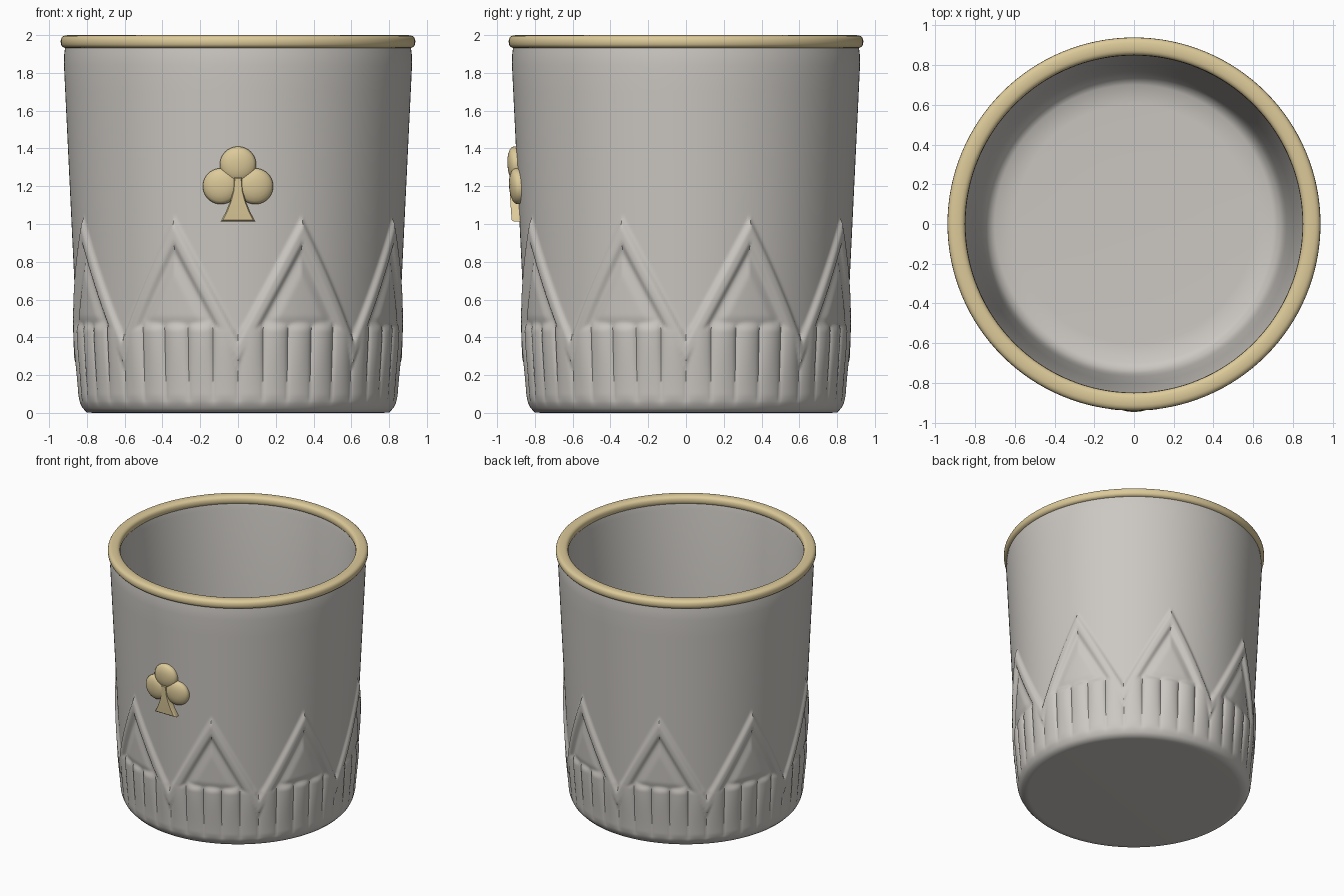
import bpy
import bmesh
from math import sin, cos, pi, tau, radians, copysign

cube = bpy.data.objects.get("Cube")
if cube:
    bpy.data.objects.remove(cube)


def material(name, rgb):
    mat = bpy.data.materials.new(name)
    mat.use_nodes = True
    mat.diffuse_color = (*rgb, 1)
    mat.node_tree.nodes["Principled BSDF"].inputs["Base Color"].default_value = (*rgb, 1)
    return mat


stone = material("warm grey", (0.60, 0.575, 0.54))
gold = material("pale gold", (0.72, 0.59, 0.32))


def finish(name, bm, mat, angle=50):
    bmesh.ops.recalc_face_normals(bm, faces=bm.faces)
    mesh = bpy.data.meshes.new(name)
    bm.to_mesh(mesh)
    bm.free()
    mesh.materials.append(mat)
    obj = bpy.data.objects.new(name, mesh)
    bpy.context.collection.objects.link(obj)
    bpy.ops.object.select_all(action='DESELECT')
    obj.select_set(True)
    bpy.context.view_layer.objects.active = obj
    bpy.ops.object.shade_smooth_by_angle(angle=radians(angle))
    return obj


def lathe(profile, steps, place, closed=False):
    """Revolve (radius, height) points; place maps angle, radius, height to a point."""
    bm = bmesh.new()
    rings = [[bm.verts.new(place(tau * i / steps, r, z)) for i in range(steps)]
             for r, z in profile]
    pairs = list(zip(rings, rings[1:]))
    if closed:
        pairs.append((rings[-1], rings[0]))
    for a, b in pairs:
        for i in range(steps):
            j = (i + 1) % steps
            bm.faces.new((a[i], a[j], b[j], b[i]))
    if not closed:
        bm.faces.new(rings[0])
        bm.faces.new(rings[-1])
    return bm


def wall(z):
    return 0.833 + 0.048 * z


def ease(lo, hi, x):
    t = min(1, max(0, (x - lo) / (hi - lo)))
    return t * t * (3 - 2 * t)


def relief(angle, z):
    """Zigzag ridge, raised inner triangles and rounded flutes below."""
    a = abs((angle / (pi / 4)) % 1 - 0.5) * 2      # 0 at a peak, 1 at a valley
    depth = 0.42 + 0.63 * (1 - a) - z              # distance below the zigzag
    ridge = ease(0, 0.07, depth) * (1 - ease(0.13, 0.20, depth))
    inner = ease(0.20, 0.34, depth) * ease(0.44, 0.52, z)
    top = 1 - ease(0.43, 0.50, z)
    flute = top * ease(-0.02, 0.06, depth) * ease(0.03, 0.10, z)
    lobes = abs(sin(20 * angle)) ** 0.6
    strength = 0.009 + 0.012 * ease(0.05, 0.40, z)
    return max(0.020 * ridge, 0.012 * inner, strength * lobes * flute)


def cup_point(angle, r, z):
    if r > wall(z) - 0.001 and 0.05 < z < 1.1:
        r += relief(angle, z)
    return r * cos(angle), r * sin(angle), z


# Cup body, from the underside up the outside and down the inside
rows = 88
profile = [(0.76, 0), (0.80, 0.002), (0.822, 0.025)]
profile += [(wall(z), z) for z in (0.05 + 1.06 * i / rows for i in range(rows + 1))]
profile += [(wall(z), z) for z in (1.3, 1.5, 1.7, 1.84)]
profile += [(0.920, 1.90), (0.912, 1.96), (0.86, 1.96), (0.848, 1.90),
            (0.80, 0.9), (0.768, 0.32), (0.755, 0.23), (0.735, 0.18), (0.70, 0.155),
            (0.60, 0.15), (0.3, 0.145)]
finish("cup_body", lathe(profile, 480, cup_point), stone)


# Rounded gold rim
def soft(v):
    return copysign(abs(v) ** 0.75, v)


ring = [(0.894 + 0.045 * soft(cos(t)), 1.965 + 0.035 * soft(sin(t)))
        for t in (tau * i / 20 for i in range(20))]
finish("gold_rim", lathe(ring, 128, lambda a, r, z: (r * cos(a), r * sin(a), z), True), gold)


# Club emblem wrapped onto the front wall
def wrap(u, v, d):
    r = wall(v) + d
    a = u / wall(v)
    return r * sin(a), -r * cos(a), v


dome = [(0.095, -0.02), (0.095, 0.012), (0.090, 0.024), (0.078, 0.034),
        (0.055, 0.043), (0.030, 0.048), (0.006, 0.049)]
for name, u, v in (("top", 0, 1.315), ("left", 0.09, 1.20), ("right", -0.09, 1.20)):
    bm = lathe(dome, 40, lambda a, r, d: wrap(u + r * cos(a), v + r * sin(a), d))
    finish("club_lobe_" + name, bm, gold)

# Flared stem with a softened front edge
side = [(0.018, 1.25), (0.024, 1.18), (0.040, 1.12), (0.064, 1.06), (0.090, 1.012)]
bm = bmesh.new()
layers = []
for d, shrink in ((-0.02, 1), (0.034, 1), (0.044, 0.85)):
    rim = [(u * shrink, 1.13 + (v - 1.13) * (shrink + 1) / 2) for u, v in side]
    rim += [(-u, v) for u, v in reversed(rim)]
    layers.append([bm.verts.new(wrap(u, v, d)) for u, v in rim])
for low, high in zip(layers, layers[1:]):
    for i in range(len(low)):
        j = (i + 1) % len(low)
        bm.faces.new((low[i], low[j], high[j], high[i]))
for layer in (layers[0], layers[-1]):
    for i in range(len(side) - 1):
        j = len(layer) - 1 - i
        bm.faces.new((layer[i], layer[i + 1], layer[j - 1], layer[j]))
finish("club_stem", bm, gold, 35)
